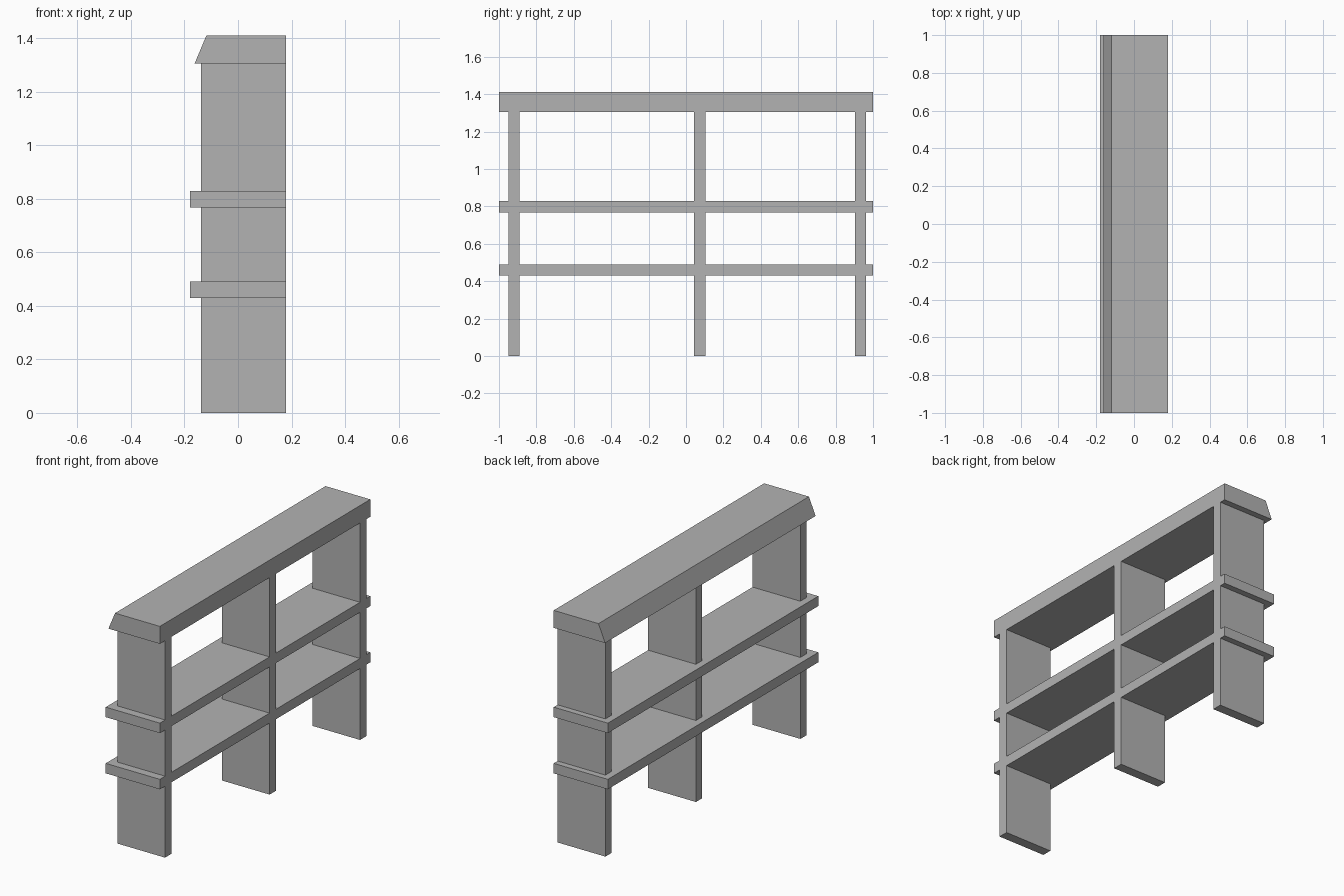
import bpy
import bmesh

cube = bpy.data.objects.get("Cube")
if cube:
    bpy.data.objects.remove(cube, do_unlink=True)

# Single grey finish
grey = bpy.data.materials.new("plain grey")
grey.use_nodes = True
colour = (0.45, 0.45, 0.45, 1)
grey.diffuse_color = colour
grey.node_tree.nodes["Principled BSDF"].inputs["Base Color"].default_value = colour


def extrude_profile(name, profile, y0, y1):
    """Extrude an x-z outline along y."""
    bm = bmesh.new()
    face = bm.faces.new([bm.verts.new((x, y0, z)) for x, z in profile])
    result = bmesh.ops.extrude_face_region(bm, geom=[face])
    verts = [g for g in result["geom"] if isinstance(g, bmesh.types.BMVert)]
    bmesh.ops.translate(bm, verts=verts, vec=(0, y1 - y0, 0))
    bmesh.ops.recalc_face_normals(bm, faces=bm.faces)
    mesh = bpy.data.meshes.new(name)
    bm.to_mesh(mesh)
    bm.free()
    mesh.materials.append(grey)
    obj = bpy.data.objects.new(name, mesh)
    bpy.context.collection.objects.link(obj)
    return obj


def board(name, x0, x1, y0, y1, z0, z1):
    return extrude_profile(name, [(x0, z0), (x1, z0), (x1, z1), (x0, z1)], y0, y1)


back = 0.18
lip = -0.18
top_z, cap_z = 1.41, 1.305
shelves = {"lower_shelf": (0.43, 0.49), "upper_shelf": (0.768, 0.828)}

# Full-length shelves
for name, (z0, z1) in shelves.items():
    board(name, lip, back, -1, 1, z0, z1)

# Top beam with one sloping long side
extrude_profile("top_beam", [(-0.162, cap_z), (back, cap_z), (back, top_z), (-0.118, top_z)], -1, 1)

# Upright panels, in sections between the shelves
levels = [0] + [z for pair in shelves.values() for z in pair] + [cap_z]
sections = list(zip(levels[::2], levels[1::2]))
for name, y in (("front", -0.92), ("middle", 0.073), ("rear", 0.933)):
    for part, (z0, z1) in zip(("lower", "centre", "upper"), sections):
        board(f"{name}_upright_{part}", -0.138, back, y - 0.03, y + 0.03, z0, z1)
